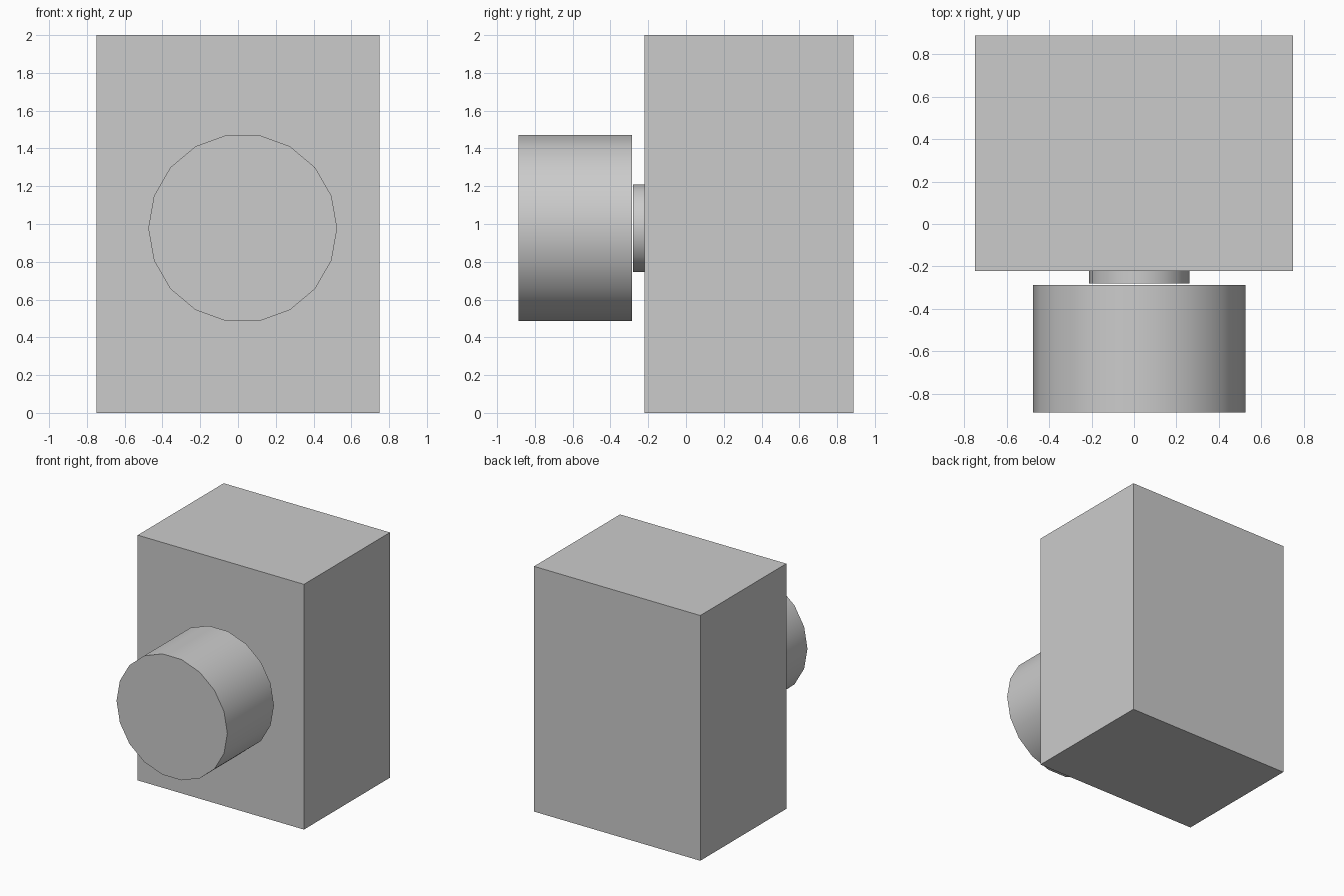
import bpy
import math

if "Cube" in bpy.data.objects:
    bpy.data.objects.remove(bpy.data.objects["Cube"])

FACE_X, FACE_Z = 0.025, 0.978  # shared axis of the round parts


def finish(name):
    obj = bpy.context.object
    obj.name = name
    return obj


def round_part(name, radius, y_front, y_back):
    """18-sided cylinder lying along y, smooth sides and sharp rims."""
    bpy.ops.mesh.primitive_cylinder_add(
        vertices=18, radius=radius, depth=y_back - y_front,
        location=(FACE_X, (y_front + y_back) / 2, FACE_Z),
        rotation=(math.pi / 2, math.pi / 2, 0))
    obj = finish(name)
    # bake rotation, then check a vertex points along +x
    bpy.ops.object.transform_apply(location=False, rotation=True, scale=False)
    bpy.ops.object.shade_smooth_by_angle(angle=math.radians(30))
    # the primitive starts at local +y: turn it so corners lie on the x axis
    if max(v.co.x for v in obj.data.vertices) < radius * 0.999:
        obj.rotation_euler = (0, math.pi / 2, 0)
        bpy.ops.object.transform_apply(location=False, rotation=True, scale=False)
    return obj


# Rectangular body
bpy.ops.mesh.primitive_cube_add(size=1, location=(0, 0.333, 1))
body = finish("body")
body.scale = (1.5, 1.108, 2)
bpy.ops.object.transform_apply(location=False, rotation=False, scale=True)

# Short neck and large front barrel
round_part("neck", 0.236, -0.28, -0.221)
round_part("barrel", 0.5, -0.887, -0.287)
